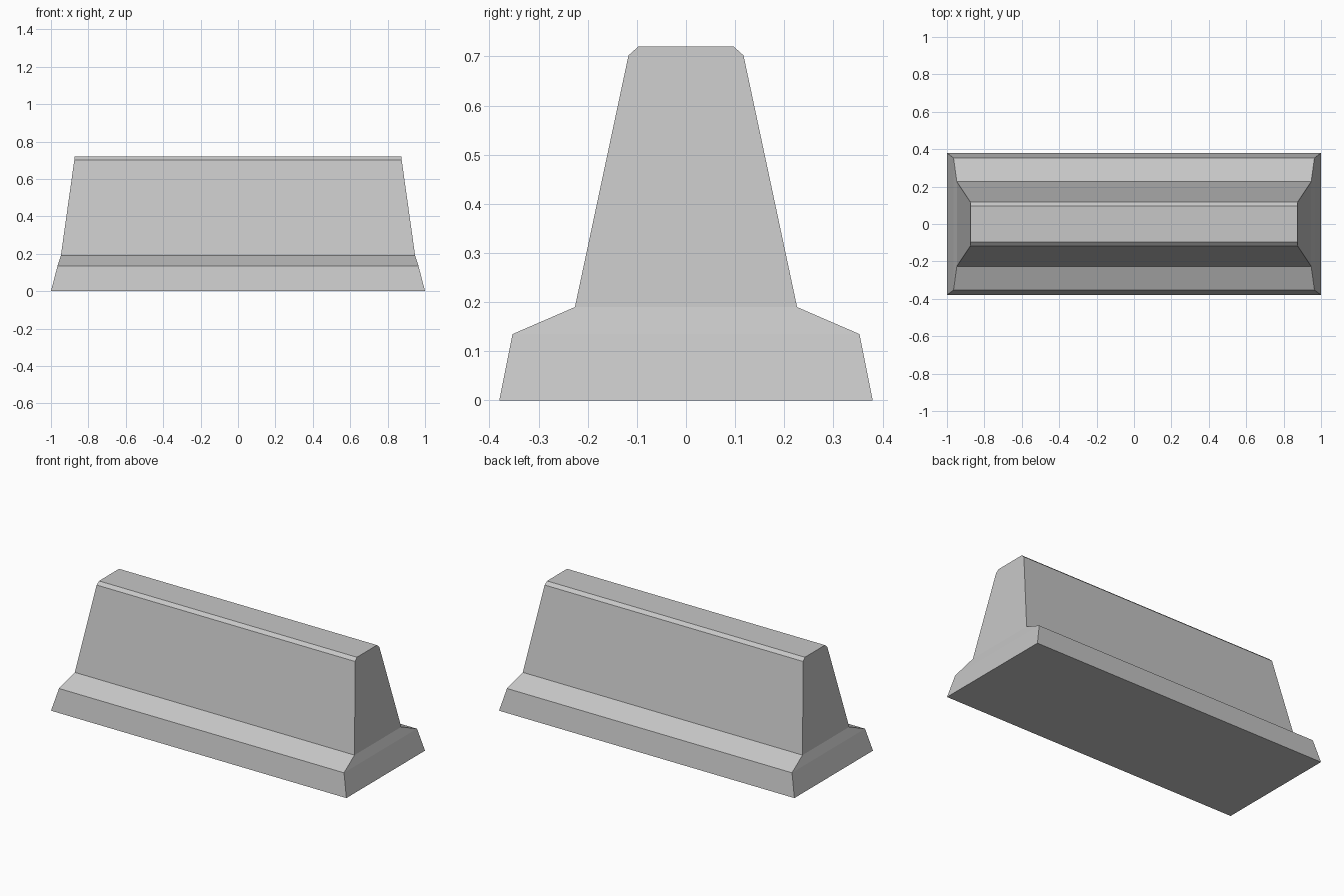
import bpy
import bmesh

cube = bpy.data.objects.get("Cube")
if cube:
    bpy.data.objects.remove(cube, do_unlink=True)

# One plain concrete colour
concrete = bpy.data.materials.new("concrete_grey")
concrete.use_nodes = True
colour = (0.57, 0.57, 0.57, 1.0)
concrete.diffuse_color = colour
concrete.node_tree.nodes["Principled BSDF"].inputs["Base Color"].default_value = colour

# Barrier levels from the ground up: height, half length, half depth
levels = [
    (0.0, 1.0, 0.38),       # ground edge
    (0.135, 0.965, 0.353),  # top of the foot
    (0.19, 0.947, 0.226),   # start of the wall
    (0.702, 0.875, 0.117),  # start of the top bevel
    (0.72, 0.873, 0.097),   # flat top
]
corners = [(-1, -1), (1, -1), (1, 1), (-1, 1)]

# Bridge the rectangular levels into one closed solid
bm = bmesh.new()
rings = [[bm.verts.new((sx * hx, sy * hy, z)) for sx, sy in corners]
         for z, hx, hy in levels]
for low, high in zip(rings, rings[1:]):
    for i in range(4):
        j = (i + 1) % 4
        bm.faces.new((low[i], low[j], high[j], high[i]))
bm.faces.new(reversed(rings[0]))
bm.faces.new(rings[-1])
bmesh.ops.recalc_face_normals(bm, faces=bm.faces)

mesh = bpy.data.meshes.new("road_barrier")
bm.to_mesh(mesh)
bm.free()
mesh.materials.append(concrete)
barrier = bpy.data.objects.new("road_barrier", mesh)
bpy.context.collection.objects.link(barrier)
